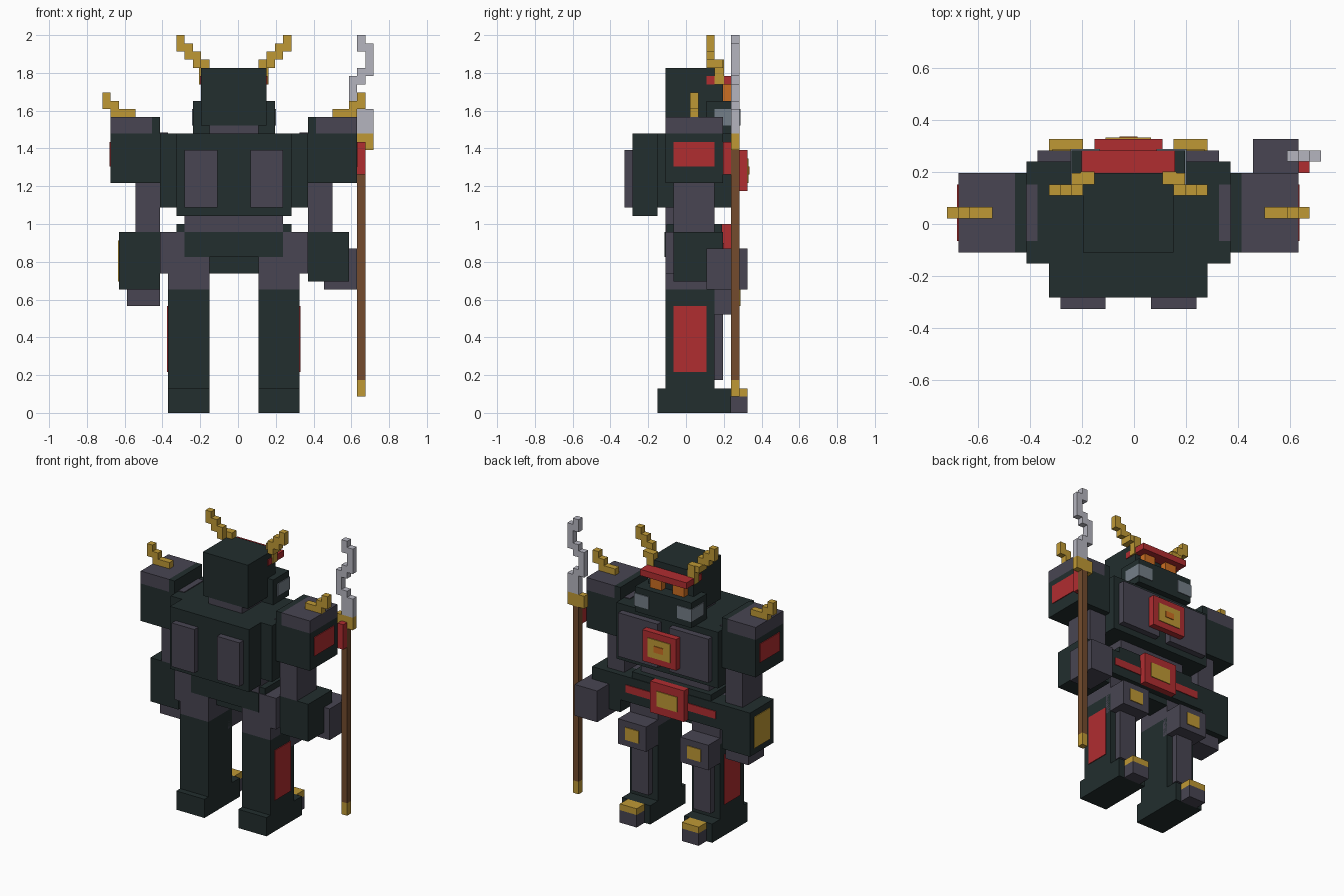
import bpy
import bmesh

if "Cube" in bpy.data.objects:
    bpy.data.objects.remove(bpy.data.objects["Cube"], do_unlink=True)

U = 1 / 23   # one modelling block
T = 0.12     # thickness of painted plates, in blocks


def linear(c):
    c /= 255
    return c / 12.92 if c < 0.04045 else ((c + 0.055) / 1.055) ** 2.4


def material(name, r, g, b):
    mat = bpy.data.materials.new(name)
    mat.use_nodes = True
    color = (linear(r), linear(g), linear(b), 1)
    mat.diffuse_color = color
    shader = mat.node_tree.nodes["Principled BSDF"]
    shader.inputs["Base Color"].default_value = color
    shader.inputs["Roughness"].default_value = 0.9
    return mat


dark = material("dark green black", 34, 46, 46)
grey = material("slate grey", 72, 69, 82)
red = material("armour red", 176, 45, 48)
gold = material("gold", 191, 153, 53)
orange = material("eye orange", 204, 110, 34)
brown = material("wood brown", 115, 75, 45)
silver = material("blade silver", 181, 181, 191)
lens = material("lens blue grey", 116, 126, 136)


def blocks(name, mat, *boxes):
    """One object from boxes, each given as x, y and z ranges in blocks."""
    bm = bmesh.new()
    for xs, ys, zs in boxes:
        made = bmesh.ops.create_cube(bm, size=1)["verts"]
        for v in made:
            v.co.x = (xs[v.co.x > 0] - 0.5) * U
            v.co.y = (ys[v.co.y > 0] + 0.5) * U
            v.co.z = zs[v.co.z > 0] * U
    mesh = bpy.data.meshes.new(name)
    bm.to_mesh(mesh)
    bm.free()
    mesh.materials.append(mat)
    obj = bpy.data.objects.new(name, mesh)
    bpy.context.collection.objects.link(obj)
    return obj


def pair(name, mat, *boxes):
    """The boxes on the left side (+x) and their mirror image on the right."""
    blocks("left_" + name, mat, *boxes)
    mirrored = [((-xs[1], -xs[0]), ys, zs) for xs, ys, zs in boxes]
    blocks("right_" + name, mat, *mirrored)


def columns(ys, steps):
    """Stepped shape: one-block columns given as x, bottom and top."""
    return [((x, x + 1), ys, (low, top)) for x, low, top in steps]


# Head, brim, mask and eyes
blocks("head", dark, ((-4, 4), (-3, 4), (35, 42)))
blocks("neck", grey, ((-3, 3), (-3, 2), (34, 35)))
blocks("mask", dark, ((-5, 5), (2, 6), (34, 38)))
blocks("brim", red, ((-4 - T, 4 + T), (2, 6), (40, 41)))
pair("eye", orange, ((1, 3), (4, 5), (38, 40)))
pair("mask_lens", lens,
     ((2.5, 5 + T), (6, 6 + T), (35, 37)),
     ((5, 5 + T), (3, 6), (35, 37)))

# Head horns, stepping outward and up
pair("head_horn", gold,
     ((3, 4 + 2 * T), (3, 4 + T), (40, 43)),
     ((4, 5), (3, 4), (42, 43)),
     *columns((2, 3), [(4, 42, 44), (5, 43, 45), (6, 44, 46)]))

# Torso, pack and chest
blocks("torso", dark, ((-9, 9), (-4, 5), (25, 34)))
blocks("pack", dark, ((-7, 7), (-7, -4), (24, 34)))
pair("pack_plate", grey, ((2, 6), (-8, -7), (25, 32)))
pair("torso_top_plate", grey, ((8, 9), (-2, 3), (34, 34 + T)))
pair("chest_panel", grey, ((1, 8), (5, 6), (26, 33)))
blocks("chest_plate", red, ((-3, 3), (6, 7), (27, 32)))
blocks("chest_emblem", gold, ((-2, 2), (7, 7 + T), (28, 31)))
blocks("chest_emblem_core", orange, ((-0.8, 0.8), (7, 7 + 2 * T), (29, 30)))

# Waist and belt
blocks("waist", grey, ((-6, 6), (-3, 3), (22, 25)))
blocks("waist_core", dark, ((-7, 7), (-2.9, 3.9), (19, 23)))
blocks("crotch", dark, ((-3, 3), (-1, 3), (17, 19)))
blocks("belt", dark, ((-9, 9), (1, 4), (18, 22)))
blocks("belt_stripe", red, ((-8, 8), (4, 4 + T), (19.5, 20.7)))
blocks("belt_back", dark, ((-6, 6), (-3 - T, -3), (19, 22)))
blocks("belt_buckle", red, ((-3, 3), (3, 5), (18, 23)))
blocks("buckle_emblem", gold, ((-1.8, 1.8), (5, 5 + T), (19.3, 21.7)))
pair("hip_guard", grey, ((4, 9), (-3, 1), (17, 22)))

# Legs
pair("thigh", grey, ((3, 8), (-3, 3), (15, 19)))
pair("leg", dark, ((3, 8), (-3, 3), (3, 15)))
pair("leg_panel", red, ((8, 8 + T), (-2, 2), (5, 13)))
pair("shin", grey, ((4, 7), (3, 4), (4, 12)))
pair("knee", grey, ((3, 8), (2, 6), (12, 16)))
pair("knee_emblem", gold, ((4.3, 6.7), (6, 6 + T), (13, 15)))
pair("foot", dark, ((3, 8), (-4, 5), (0, 3)))
pair("toe", grey, ((4, 7), (5, 7), (0, 2)))
pair("toe_cap", gold, ((4, 7), (5, 7), (2, 3)))

# Shoulders and upper arms
pair("shoulder", dark,
     ((9, 15), (-3, 4), (28, 34)),
     ((9, 10), (-3, 4), (34, 36)))
pair("shoulder_cap", grey, ((10, 15), (-3, 4), (34, 36)))
pair("shoulder_panel", red, ((15, 15 + T), (-2, 3), (30, 33)))
pair("shoulder_horn", gold, *columns(
    (0, 1), [(12, 36, 37), (13, 36, 37), (14, 36, 38), (15, 37, 39)]))
pair("upper_arm", grey, ((9, 12), (-2, 3), (22, 28)))

# Forearms and hands: the left hand reaches forward to the staff
blocks("left_forearm", dark, ((9, 14), (-2, 4), (16, 22)))
blocks("left_hand", grey, ((11, 15), (2, 7), (15, 20)))
blocks("right_forearm", dark, ((-14, -9), (-2, 4), (15, 22)))
blocks("right_forearm_panel", gold, ((-14 - T, -14), (-1, 3), (16, 21)))
blocks("right_hand", grey, ((-13, -9), (-1, 3), (13, 15)))

# Staff with a wavy blade
shaft, depth = (15, 16), (5, 6)
blocks("staff_shaft", brown, (shaft, depth, (4, 32)))
blocks("staff_end", gold, (shaft, depth, (2, 4)))
blocks("staff_guard", gold, ((14, 17), depth, (32, 34)))
blocks("staff_tassel", red, (shaft, (4, 5), (29, 33)))
blocks("staff_blade", silver, *columns(depth, [
    (15, 34, 36), (16, 34, 37), (15, 36, 38), (14, 37, 41),
    (15, 40, 42), (16, 41, 45), (15, 44, 46)]))
